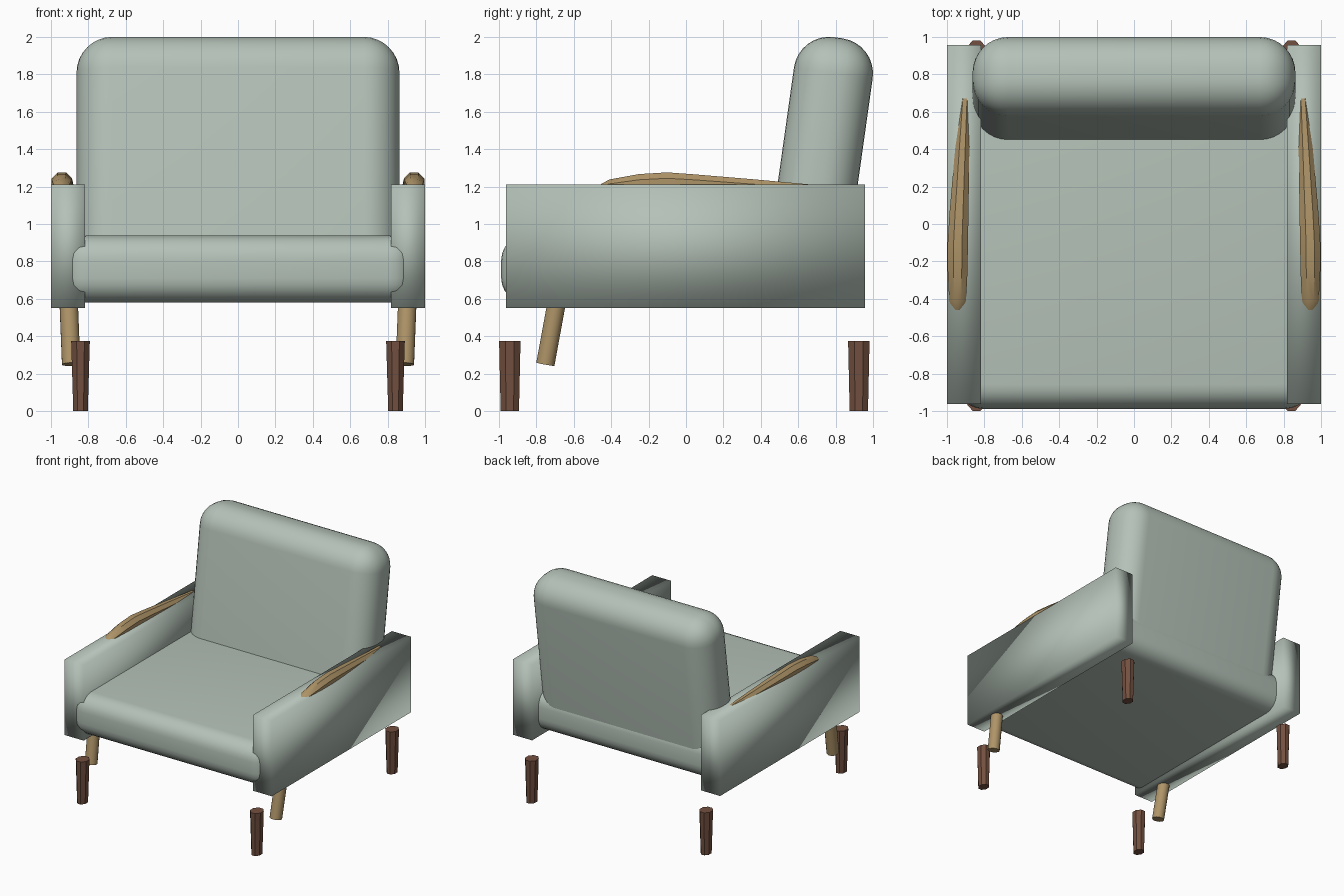
import bpy, bmesh
from math import radians, cos, sin, pi
from mathutils import Vector, Matrix

if "Cube" in bpy.data.objects:
    bpy.data.objects.remove(bpy.data.objects["Cube"])


def material(name, rgb):
    m = bpy.data.materials.new(name)
    m.diffuse_color = (*rgb, 1)
    m.use_nodes = True
    m.node_tree.nodes["Principled BSDF"].inputs["Base Color"].default_value = m.diffuse_color
    return m


fabric = material("sage fabric", (0.46, 0.54, 0.48))
light_wood = material("light wood", (0.43, 0.30, 0.14))
dark_wood = material("dark wood", (0.17, 0.08, 0.05))


def finish(bm, name, mat, angle=None):
    bmesh.ops.recalc_face_normals(bm, faces=bm.faces)
    mesh = bpy.data.meshes.new(name)
    bm.to_mesh(mesh)
    bm.free()
    mesh.materials.append(mat)
    ob = bpy.data.objects.new(name, mesh)
    bpy.context.collection.objects.link(ob)
    if angle:
        bpy.ops.object.select_all(action='DESELECT')
        bpy.context.view_layer.objects.active = ob
        ob.select_set(True)
        bpy.ops.object.shade_smooth_by_angle(angle=radians(angle))
    return ob


def box(name, lo, hi, bevel=0, segments=6, matrix=None, flat_base=False, angle=40):
    lo, hi = Vector(lo), Vector(hi)
    bm = bmesh.new()
    bmesh.ops.create_cube(bm, size=1)
    for v in bm.verts:
        v.co = (lo + hi) / 2 + v.co * (hi - lo)
    if bevel:
        edges = [e for e in bm.edges
                 if not (flat_base and all(v.co.z < lo.z + 1e-4 for v in e.verts))]
        bmesh.ops.bevel(bm, geom=edges, offset=bevel, segments=segments,
                        profile=0.5, affect='EDGES')
    if matrix:
        bm.transform(matrix)
    return finish(bm, name, fabric, angle)


def loft(name, rings, mat, angle=None):
    bm = bmesh.new()
    loops = [[bm.verts.new(p) for p in ring] for ring in rings]
    n = len(loops[0])
    for a, b in zip(loops, loops[1:]):
        for i in range(n):
            j = (i + 1) % n
            bm.faces.new((a[i], a[j], b[j], b[i]))
    bm.faces.new(loops[0])
    bm.faces.new(loops[-1])
    return finish(bm, name, mat, angle)


def level_ring(centre, rx, ry, n):
    x, y, z = centre
    return [(x + rx * cos((i + 0.5) * 2 * pi / n),
             y + ry * sin((i + 0.5) * 2 * pi / n), z) for i in range(n)]


# Seat cushion
box("seat_cushion", (-0.94, -0.988, 0.58), (0.94, 0.87, 0.938), 0.13)

# Leaning back cushion, rounded on every edge but the hidden base
lean = Matrix.Translation((0, 0.639, 0.75)) @ Matrix.Rotation(radians(-8), 4, 'X')
box("back_cushion", (-0.863, -0.2125, 0), (0.863, 0.2125, 1.258), 0.19, 8, lean, True)

# Armrest stations: y, centre x, centre z, half width, half height
stations = [(-0.46, 0.943, 1.190, 0.025, 0.020), (-0.41, 0.943, 1.198, 0.045, 0.040),
            (-0.25, 0.943, 1.215, 0.053, 0.052), (-0.10, 0.942, 1.222, 0.054, 0.054),
            (0.05, 0.936, 1.215, 0.051, 0.050), (0.35, 0.921, 1.195, 0.040, 0.045),
            (0.67, 0.904, 1.180, 0.027, 0.031)]

for side, s in (("left", -1), ("right", 1)):
    # Upholstered side panel with softly averaged shading
    xs = sorted((s * 0.817, s * 1.0))
    box(f"{side}_side_panel", (xs[0], -0.963, 0.55), (xs[1], 0.957, 1.21), angle=180)

    # Wooden armrest half sunk in the panel
    rings = [[(s * (x + w * cos(a) / cos(pi / 8)), y, z + h * sin(a) / cos(pi / 8))
              for a in [(i + 0.5) * pi / 4 for i in range(8)]]
             for y, x, z, w, h in stations]
    loft(f"{side}_armrest", rings, light_wood, 40)

    # Slanted wooden post below the panel
    axis = Vector((s * -0.012, -0.055, -0.3)).normalized()
    bm = bmesh.new()
    bmesh.ops.create_cone(bm, cap_ends=True, segments=16, radius1=0.05,
                          radius2=0.05, depth=0.42)
    end = Vector((s * 0.892, -0.752, 0.25))
    bm.transform(Matrix.Translation(end - axis * 0.21) @
                 axis.to_track_quat('Z', 'Y').to_matrix().to_4x4())
    finish(bm, f"{side}_post", light_wood, 40)

    # Tapered dark feet
    for place, y in (("front", -0.942), ("rear", 0.924)):
        foot = [level_ring((s * 0.842, y, 0), 0.042, 0.053, 8),
                level_ring((s * 0.842, y, 0.375), 0.054, 0.062, 8)]
        loft(f"{side}_{place}_foot", foot, dark_wood)
